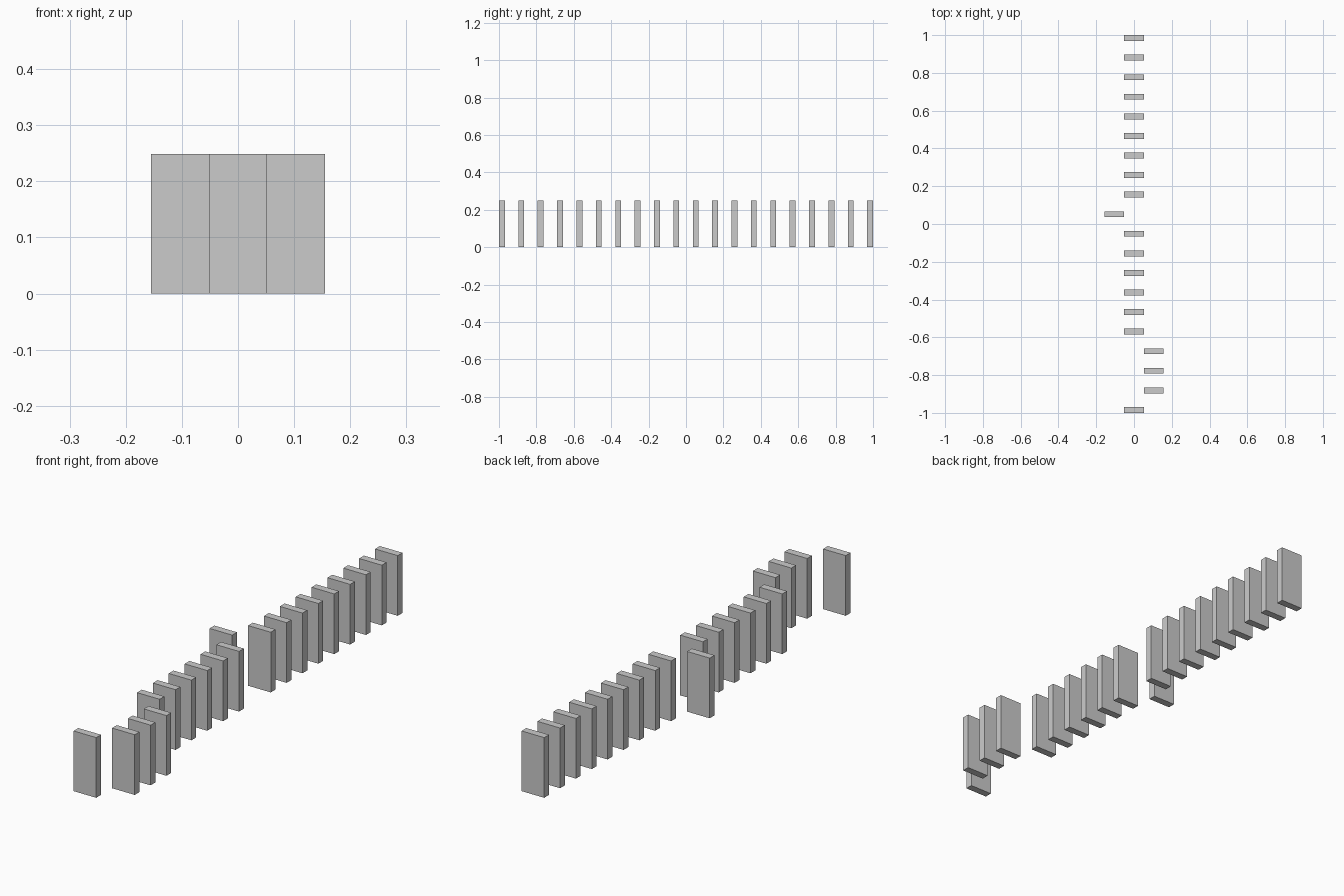
import bpy

if "Cube" in bpy.data.objects:
    bpy.data.objects.remove(bpy.data.objects["Cube"])

COUNT = 20
PITCH = 2 / 19.3             # spacing along y, also the tile width
WIDTH, DEPTH, HEIGHT = PITCH, 0.3 * PITCH, 2.4 * PITCH
SHIFTED = {1: 1, 2: 1, 3: 1, 10: -1}   # tiles pushed sideways by one width


def add_tile(index):
    x = SHIFTED.get(index, 0) * PITCH
    y = (index - (COUNT - 1) / 2) * PITCH
    bpy.ops.mesh.primitive_cube_add(size=1, location=(x, y, HEIGHT / 2))
    tile = bpy.context.object
    tile.name = f"domino_tile_{index + 1:02d}"
    tile.scale = (WIDTH, DEPTH, HEIGHT)
    bpy.ops.object.transform_apply(location=False, rotation=False, scale=True)


# Row of standing tiles, front to back
for i in range(COUNT):
    add_tile(i)
